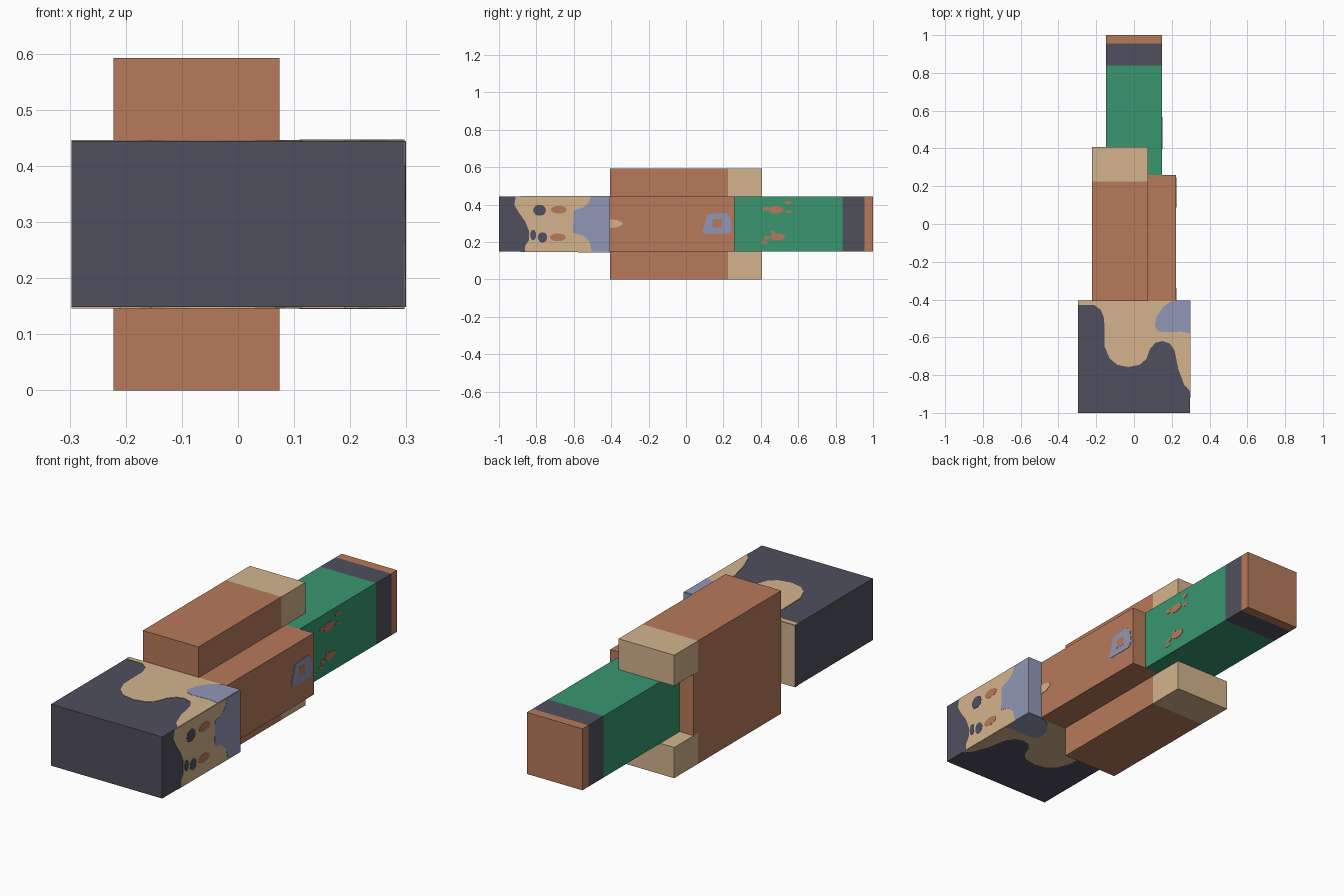
import bpy, bmesh, math

if "Cube" in bpy.data.objects:
    bpy.data.objects.remove(bpy.data.objects["Cube"])

U = 2 / 54  # one block unit


def material(name, rgb):
    m = bpy.data.materials.new(name)
    lin = [((c / 255 + 0.055) / 1.055) ** 2.4 for c in rgb]
    m.diffuse_color = (*lin, 1)
    m.use_nodes = True
    m.node_tree.nodes["Principled BSDF"].inputs["Base Color"].default_value = m.diffuse_color
    return m


SLATE = material("slate", (80, 79, 95))
COPPER = material("copper", (183, 122, 90))
TAN = material("tan", (212, 180, 141))
GREEN = material("green", (56, 150, 111))
BLUE = material("dusty_blue", (145, 151, 183))


def finish(name, bm, mats):
    bmesh.ops.recalc_face_normals(bm, faces=bm.faces[:])
    me = bpy.data.meshes.new(name)
    bm.to_mesh(me)
    bm.free()
    for m in mats:
        me.materials.append(m)
    ob = bpy.data.objects.new(name, me)
    bpy.context.collection.objects.link(ob)
    return ob


def block(name, x, z, ys, mats):
    """Box with cuts along y; section i between ys[i] and ys[i+1] gets mats[i]."""
    bm = bmesh.new()
    rings = [[bm.verts.new((a, y, b)) for a, b in
              ((x[0], z[0]), (x[1], z[0]), (x[1], z[1]), (x[0], z[1]))] for y in ys]
    for i in range(len(ys) - 1):
        for k in range(4):
            n = (k + 1) % 4
            f = bm.faces.new((rings[i][k], rings[i][n], rings[i + 1][n], rings[i + 1][k]))
            f.material_index = i
    bm.faces.new(rings[0]).material_index = 0
    bm.faces.new(rings[-1]).material_index = len(mats) - 1
    return finish(name, bm, mats)


def plate(name, pts, axis, at, thick, mat):
    """Thin painted plate: 2D outline on the plane axis = at, raised by thick."""
    def pos(a, b, d):
        return {"x": (d, a, b), "y": (a, d, b), "z": (a, b, d)}[axis]
    bm = bmesh.new()
    lo = [bm.verts.new(pos(a, b, at)) for a, b in pts]
    hi = [bm.verts.new(pos(a, b, at + thick)) for a, b in pts]
    bm.faces.new(lo)
    bm.faces.new(hi)
    for i in range(len(pts)):
        j = (i + 1) % len(pts)
        bm.faces.new((lo[i], lo[j], hi[j], hi[i]))
    return finish(name, bm, [mat])


def oval(cy, cz, ry, rz, n=14):
    return [(cy + ry * math.cos(2 * math.pi * i / n),
             cz + rz * math.sin(2 * math.pi * i / n)) for i in range(n)]


def rect(a0, a1, b0, b1):
    return [(a0, b0), (a1, b0), (a1, b1), (a0, b1)]


# Main blocks of the lying figure
MID = (4 * U, 12 * U)
block("head", (-8 * U, 8 * U), MID, (-1, -11 * U), [SLATE])
block("torso", (-6 * U, 6 * U), MID, (-11 * U, 7 * U), [COPPER])
for side, z in (("lower", 0), ("upper", 12)):
    block(side + "_arm", (-6 * U, 2 * U), (z * U, (z + 4) * U),
          (-11 * U, 0.225, 11 * U), [COPPER, TAN])
for side, z in (("lower", 4), ("upper", 8)):
    block(side + "_leg", (-4 * U, 4 * U), (z * U, (z + 4) * U),
          (7 * U, 0.838, 0.955, 1), [GREEN, SLATE, COPPER])

# Hairline and cloth on both sides of the head
N = -11 * U
E = 8 * U
hair = [(-E, N), (-E, -0.43), (-0.21, -0.43), (-0.175, -0.455), (-0.158, -0.5),
        (-0.155, -0.65), (-0.13, -0.71), (-0.09, -0.745), (-0.03, -0.757),
        (0.03, -0.745), (0.065, -0.715), (0.085, -0.66), (0.115, -0.628),
        (0.15, -0.62), (0.19, -0.633), (0.215, -0.67), (0.235, -0.77),
        (0.265, -0.85), (E, -0.885), (E, N)]
cloth = [(0.2, N), (0.155, -0.44), (0.12, -0.49), (0.11, -0.54), (0.125, -0.565),
         (0.155, -0.573), (0.25, -0.57), (E, -0.578), (E, N)]
for side, z, s in (("upper", MID[1], 1), ("lower", MID[0], -1)):
    plate(side + "_skin_patch", hair, "z", z, 0.002 * s, TAN)
    plate(side + "_cloth_patch", cloth, "z", z, 0.003 * s, BLUE)

# Face
face = [(-0.91, MID[1]), (-0.918, 0.40), (-0.895, 0.36), (-0.86, 0.31),
        (-0.84, 0.26), (-0.84, 0.21), (-0.86, 0.18), (-0.86, MID[0]),
        (N, MID[0]), (N, MID[1])]
scarf = [(-0.51, MID[1]), (-0.52, 0.41), (-0.55, 0.385), (-0.6, 0.37),
         (-0.605, 0.25), (-0.55, 0.235), (-0.515, 0.20), (-0.505, MID[0]),
         (N, MID[0]), (N, MID[1])]
plate("face_skin", face, "x", E, 0.002, TAN)
plate("face_cloth", scarf, "x", E, 0.003, BLUE)
for name, shape, mat in (
        ("upper_eye", (-0.783, 0.37, 0.034, 0.03), SLATE),
        ("lower_eye", (-0.767, 0.225, 0.025, 0.028), SLATE),
        ("lower_brow", (-0.817, 0.238, 0.016, 0.028), SLATE),
        ("upper_cheek", (-0.68, 0.373, 0.043, 0.021), COPPER),
        ("lower_cheek", (-0.685, 0.225, 0.043, 0.021), COPPER)):
    plate(name, oval(*shape), "x", E, 0.003, mat)

# Neck side of the head
plate("neck_skin", rect(-E, 0.2, *MID), "y", N, 0.002, TAN)
plate("neck_cloth", rect(0.2, E, *MID), "y", N, 0.002, BLUE)

# Torso front: collar opening and buckle
T = 6 * U
collar = [(N, 0.275), (-0.37, 0.278), (-0.345, 0.29), (-0.338, 0.298),
          (-0.345, 0.307), (-0.37, 0.318), (N, 0.322)]
buckle = [(0.088, 0.255), (0.1, 0.245), (0.23, 0.245), (0.245, 0.27),
          (0.238, 0.33), (0.215, 0.355), (0.115, 0.35), (0.105, 0.31)]
plate("collar", collar, "x", T, 0.002, TAN)
plate("buckle", buckle, "x", T, 0.002, BLUE)
plate("buckle_centre", rect(0.143, 0.192, 0.277, 0.322), "x", T, 0.003, COPPER)

# Worn patches on the legs
for i, spot in enumerate((
        (0.48, 0.373, 0.042, 0.021), (0.425, 0.378, 0.016, 0.012),
        (0.545, 0.41, 0.018, 0.01), (0.548, 0.362, 0.018, 0.008),
        (0.49, 0.228, 0.042, 0.019), (0.42, 0.198, 0.022, 0.008),
        (0.432, 0.222, 0.016, 0.01), (0.465, 0.252, 0.012, 0.009))):
    plate(f"leg_patch_{i + 1}", oval(*spot, n=10), "x", 4 * U, 0.002, COPPER)
